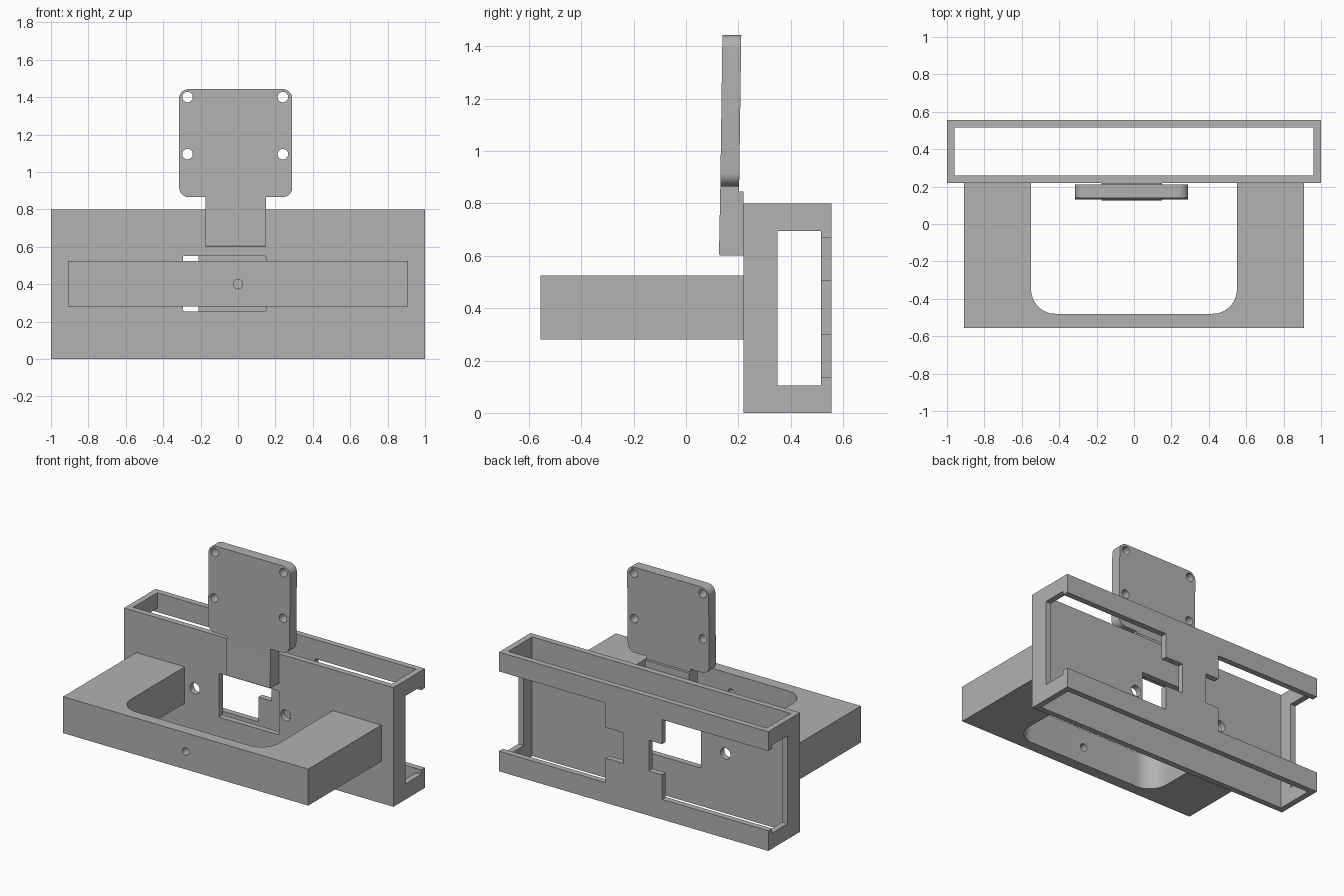
import bpy, bmesh, math
from mathutils import Vector

cube = bpy.data.objects.get("Cube")
if cube:
    bpy.data.objects.remove(cube, do_unlink=True)

grey = bpy.data.materials.new("mid grey")
grey.use_nodes = True
COLOUR = (0.445, 0.445, 0.445, 1)
grey.diffuse_color = COLOUR
grey.node_tree.nodes["Principled BSDF"].inputs["Base Color"].default_value = COLOUR


def prism(name, outline, axis, lo, hi):
    """Extrude a 2D outline along an axis; outline holds the other two coordinates."""
    def place(u, v, w):
        return {"x": (w, u, v), "y": (u, w, v), "z": (u, v, w)}[axis]
    bm = bmesh.new()
    face = bm.faces.new([bm.verts.new(place(u, v, lo)) for u, v in outline])
    out = bmesh.ops.extrude_face_region(bm, geom=[face])
    moved = [g for g in out["geom"] if isinstance(g, bmesh.types.BMVert)]
    bmesh.ops.translate(bm, verts=moved, vec=Vector(place(0, 0, hi - lo)))
    bmesh.ops.recalc_face_normals(bm, faces=bm.faces)
    mesh = bpy.data.meshes.new(name)
    bm.to_mesh(mesh)
    bm.free()
    mesh.materials.append(grey)
    obj = bpy.data.objects.new(name, mesh)
    bpy.context.collection.objects.link(obj)
    return obj


def rect(u0, u1, v0, v1):
    return [(u0, v0), (u1, v0), (u1, v1), (u0, v1)]


def round_rect(u0, u1, v0, v1, r, steps=10):
    pts = []
    corners = [(u1 - r, v1 - r), (u0 + r, v1 - r), (u0 + r, v0 + r), (u1 - r, v0 + r)]
    for i, (cu, cv) in enumerate(corners):
        for k in range(steps + 1):
            a = (i + k / steps) * math.pi / 2
            pts.append((cu + r * math.cos(a), cv + r * math.sin(a)))
    return pts


def circle(u, v, r, n=32):
    return [(u + r * math.cos(2 * math.pi * i / n), v + r * math.sin(2 * math.pi * i / n))
            for i in range(n)]


def combine(obj, other, operation="DIFFERENCE"):
    mod = obj.modifiers.new("combine", "BOOLEAN")
    mod.operation = operation
    mod.solver = "EXACT"
    mod.object = other
    bpy.context.view_layer.objects.active = obj
    bpy.ops.object.modifier_apply(modifier=mod.name)
    bpy.data.objects.remove(other, do_unlink=True)


def cut(obj, outline, axis, lo, hi):
    combine(obj, prism("cutter", outline, axis, lo, hi))


# Rectangular sleeve, open at top and bottom
sleeve = prism("sleeve", rect(-1, 1, 0.22, 0.555), "z", 0, 0.8)
cut(sleeve, rect(-0.96, 0.96, 0.26, 0.515), "z", -0.1, 0.9)
# Side windows
cut(sleeve, rect(0.35, 0.515, 0.105, 0.695), "x", -1.1, 1.1)
# Stepped back openings that run out through the corners
for outer, inner, end in ((0.21, 0.077, 1.1), (-0.21, -0.112, -1.1)):
    cut(sleeve, rect(min(outer, end), max(outer, end), 0.135, 0.67), "y", 0.5, 0.6)
    far = outer * 1.5
    cut(sleeve, rect(min(inner, far), max(inner, far), 0.30, 0.505), "y", 0.5, 0.6)
# Front slot and bolt holes
cut(sleeve, round_rect(-0.295, 0.15, 0.255, 0.55, 0.008, 3), "y", 0.1, 0.4)
for x in (-0.475, 0.2):
    cut(sleeve, circle(x, 0.4, 0.037), "y", 0.1, 0.4)

# U-shaped front loop with rounded inner corners
front_loop = prism("front_loop", rect(-0.91, 0.91, -0.555, 0.22), "z", 0.28, 0.525)
cut(front_loop, round_rect(-0.55, 0.55, -0.48, 0.6, 0.13, 16), "z", 0.1, 0.7)
cut(front_loop, circle(0, 0.4, 0.025), "y", -0.7, -0.4)

# Slightly leaning mounting plate with four screw holes
plate = prism("mounting_plate", round_rect(-0.315, 0.29, 0.865, 1.443, 0.052), "y", 0.131, 0.203)
for x in (-0.27, 0.24):
    for z in (1.095, 1.4):
        cut(plate, circle(x, z, 0.028), "y", 0.0, 0.3)
for v in plate.data.vertices:
    v.co.y += (v.co.z - 0.865) * 0.014

# Stem that joins the plate to the sleeve
side = [(0.126, 0.605), (0.13, 0.602), (0.22, 0.602), (0.22, 0.845),
        (0.203, 0.845), (0.2035, 0.9), (0.1315, 0.9), (0.131, 0.865)]
stem = prism("plate_stem", side, "x", -0.175, 0.15)
combine(plate, stem, "UNION")

# Smooth the rounded corners, keep edges sharp
bpy.ops.object.select_all(action="DESELECT")
for obj in (sleeve, front_loop, plate):
    obj.select_set(True)
bpy.context.view_layer.objects.active = sleeve
bpy.ops.object.shade_smooth_by_angle(angle=math.radians(30))
